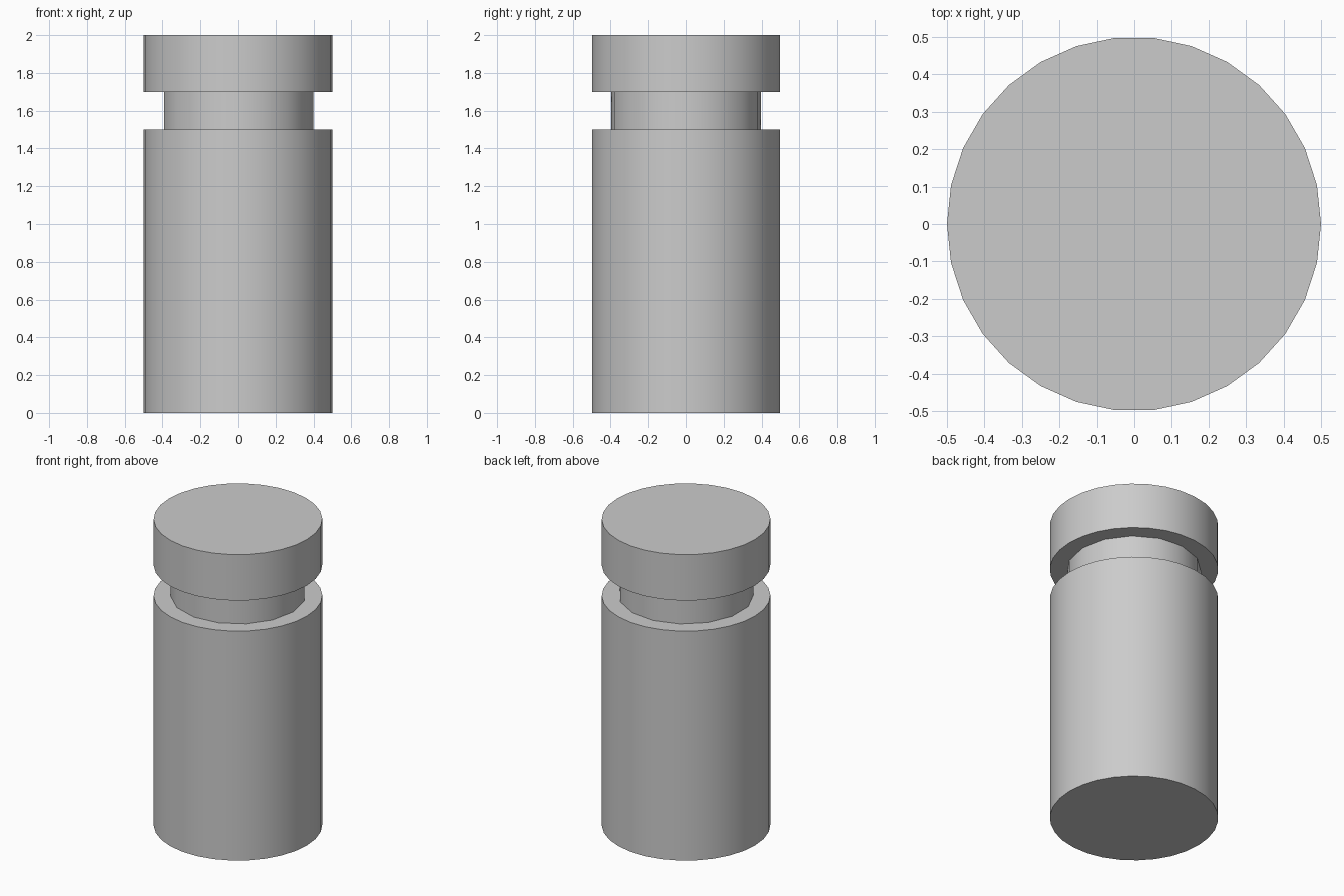
import bpy
import math

cube = bpy.data.objects.get("Cube")
if cube:
    bpy.data.objects.remove(cube, do_unlink=True)

grey = bpy.data.materials.new("plain_grey")
grey.use_nodes = True
colour = (0.6, 0.6, 0.6, 1)
grey.diffuse_color = colour
grey.node_tree.nodes["Principled BSDF"].inputs["Base Color"].default_value = colour


def cylinder(name, radius, bottom, top, sides):
    """Smooth upright cylinder with its first corner on the +x axis."""
    bpy.ops.mesh.primitive_cylinder_add(
        vertices=sides, radius=radius, depth=top - bottom,
        location=(0, 0, (bottom + top) / 2), rotation=(0, 0, -math.pi / 2))
    obj = bpy.context.object
    obj.name = name
    bpy.ops.object.transform_apply(location=False, rotation=True, scale=False)
    obj.data.materials.append(grey)
    bpy.ops.object.shade_smooth_by_angle(angle=math.radians(30))
    return obj


# Tall body, narrow neck and wide cap
cylinder("body", 0.5, 0, 1.5, 30)
cylinder("neck", 0.4, 1.5, 1.7, 15)
cylinder("cap", 0.5, 1.7, 2, 30)
